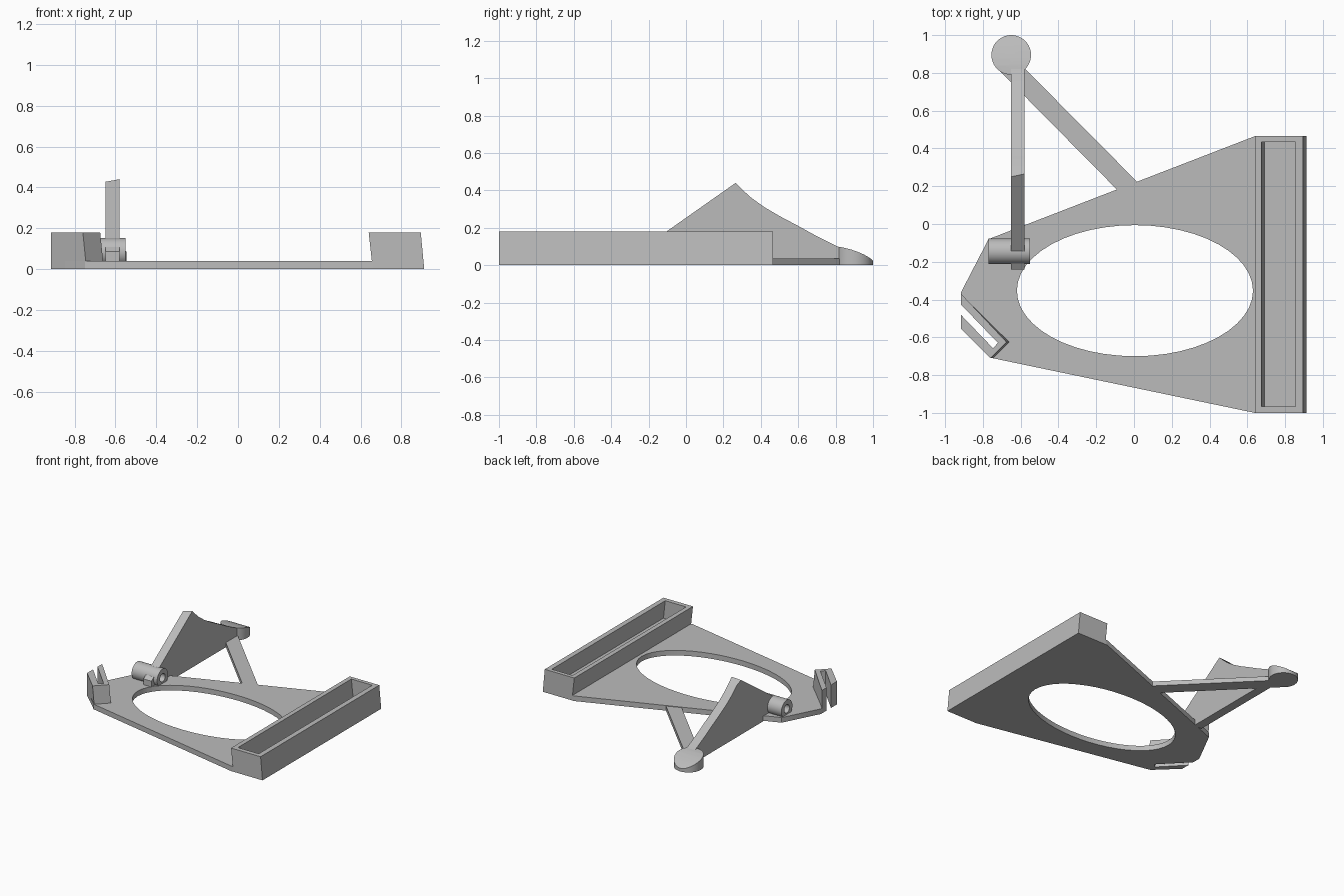
import bpy, bmesh, math
from mathutils import Vector

cube = bpy.data.objects.get("Cube")
if cube:
    bpy.data.objects.remove(cube)

grey = bpy.data.materials.new("light_grey")
grey.use_nodes = True
grey.diffuse_color = (0.5, 0.5, 0.5, 1)
grey.node_tree.nodes["Principled BSDF"].inputs["Base Color"].default_value = (0.5, 0.5, 0.5, 1)


def prism(name, points, lo, hi, axis="z"):
    """Extrude a closed 2D outline along one axis."""
    place = {"x": lambda a, b, t: (t, a, b),
             "y": lambda a, b, t: (a, t, b),
             "z": lambda a, b, t: (a, b, t)}[axis]
    bm = bmesh.new()
    rings = [[bm.verts.new(place(a, b, t)) for a, b in points] for t in (lo, hi)]
    bm.faces.new(rings[0])
    bm.faces.new(rings[1])
    n = len(points)
    for i in range(n):
        j = (i + 1) % n
        bm.faces.new((rings[0][i], rings[0][j], rings[1][j], rings[1][i]))
    bmesh.ops.recalc_face_normals(bm, faces=bm.faces)
    mesh = bpy.data.meshes.new(name)
    bm.to_mesh(mesh)
    bm.free()
    mesh.materials.append(grey)
    obj = bpy.data.objects.new(name, mesh)
    bpy.context.collection.objects.link(obj)
    return obj


def ellipse(cx, cy, rx, ry, n):
    return [(cx + rx * math.cos(math.tau * i / n), cy + ry * math.sin(math.tau * i / n))
            for i in range(n)]


def activate(obj):
    bpy.ops.object.select_all(action="DESELECT")
    obj.select_set(True)
    bpy.context.view_layer.objects.active = obj


def combine(cutter, *targets, operation="DIFFERENCE"):
    """Apply a boolean to each target, then discard the cutter."""
    for obj in targets:
        activate(obj)
        mod = obj.modifiers.new("cut", "BOOLEAN")
        mod.operation = operation
        mod.solver = "EXACT"
        mod.object = cutter
        bpy.ops.object.modifier_apply(modifier=mod.name)
    bpy.data.objects.remove(cutter)


def smooth(obj):
    activate(obj)
    bpy.ops.object.shade_smooth_by_angle(angle=math.radians(30))


THICK, WALL = 0.04, 0.18

# Base plate with an oval opening
plate = prism("base_plate", [(-0.915, -0.36), (-0.77, -0.08), (0.64, 0.465), (0.66, 0.465),
                             (0.66, -1), (0.64, -1), (-0.75, -0.71), (-0.915, -0.55)], 0, THICK)
combine(prism("oval_cutter", ellipse(0.005, -0.353, 0.625, 0.347, 48), -0.1, 0.1), plate)

# Leaning trough along one side
trough = prism("trough", [(0.66, 0), (0.912, 0), (0.895, WALL), (0.64, WALL)], -1, 0.465, "y")
combine(prism("trough_cutter", [(0.69, THICK), (0.87, THICK), (0.853, 0.2), (0.673, 0.2)],
              -0.965, 0.435, "y"), trough)

# Forked clip on the opposite corner, leaning like the trough
clip = prism("forked_clip", [(-0.915, -0.37), (-0.675, -0.625), (-0.76, -0.71),
                             (-0.915, -0.555)], 0, WALL)
for v in clip.data.vertices:
    if v.co.z < 0.01 and v.co.x > -0.9:
        v.co.x += 0.018
combine(prism("slot_cutter", [(-0.97, -0.37), (-0.72, -0.63), (-0.747, -0.657),
                              (-0.97, -0.425)], -0.1, 0.3), plate, clip)

# Tall fin with a concave rear edge
fin = prism("fin", [(-0.24, THICK), (-0.02, THICK), (-0.02, 0), (0.85, 0), (0.85, 0.09),
                    (0.81, 0.1), (0.7, 0.155), (0.6, 0.21), (0.5, 0.263), (0.42, 0.31),
                    (0.35, 0.36), (0.3, 0.405), (0.265, 0.44), (-0.24, 0.085)],
            -0.65, -0.58, "x")
for v in fin.data.vertices:
    if v.co.z > 0.43 and v.co.x < -0.62:
        v.co += Vector((0, -0.015, -0.013))

# Hollow hinge barrel through the fin
barrel = prism("hinge_barrel", ellipse(-0.145, 0.084, 0.068, 0.068, 32), -0.77, -0.55, "x")
combine(prism("bore_cutter", ellipse(-0.145, 0.084, 0.032, 0.032, 24), -0.9, -0.4, "x"),
        barrel, fin)

# Round end pad with a sloping domed top
pad = prism("end_pad", ellipse(-0.65, 0.895, 0.105, 0.105, 48), 0, 0.2)
combine(prism("pad_profile", [(0.7, -0.1), (1.1, -0.1), (1.1, 0.0), (1.0, 0.025), (0.98, 0.041),
                              (0.95, 0.058), (0.92, 0.071), (0.88, 0.085), (0.84, 0.095),
                              (0.8, 0.1), (0.7, 0.1)], -0.9, -0.4, "x"),
        pad, operation="INTERSECT")

# Diagonal strut tying the pad to the plate
prism("diagonal_strut", [(-0.585, 0.83), (0.015, 0.225), (0.0, 0.19), (-0.09, 0.182),
                         (-0.72, 0.82)], 0, 0.036)

for part in (plate, fin, barrel, pad):
    smooth(part)
